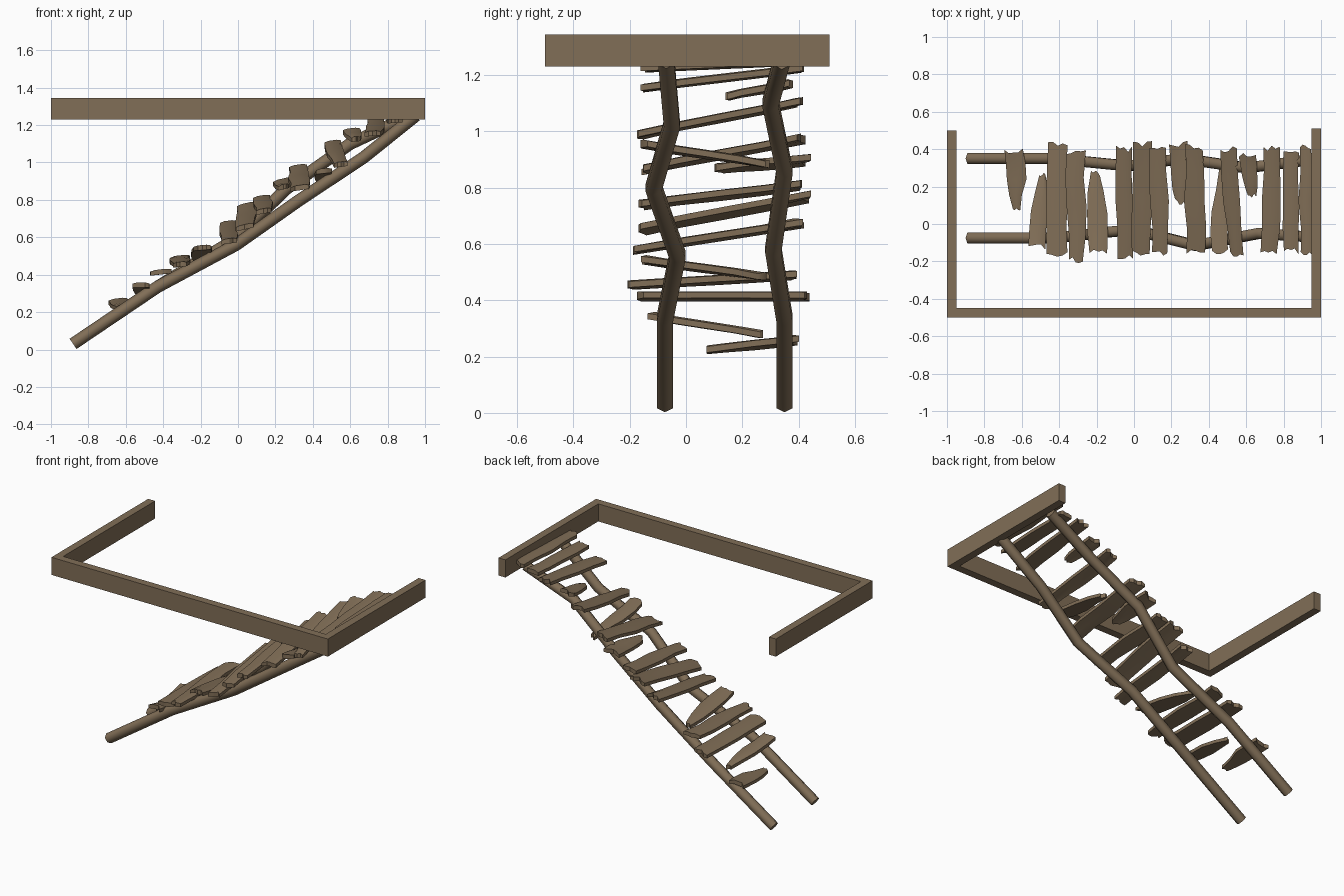
import bpy, bmesh, math, random
from mathutils import Vector

if "Cube" in bpy.data.objects:
    bpy.data.objects.remove(bpy.data.objects["Cube"])

random.seed(4)
wood = bpy.data.materials.new("weathered_wood")
wood.diffuse_color = (0.22, 0.157, 0.095, 1)
wood.use_nodes = True
wood.node_tree.nodes["Principled BSDF"].inputs["Base Color"].default_value = wood.diffuse_color


def finish(name, bm, angle=35):
    bmesh.ops.recalc_face_normals(bm, faces=bm.faces)
    me = bpy.data.meshes.new(name)
    bm.to_mesh(me)
    bm.free()
    me.materials.append(wood)
    ob = bpy.data.objects.new(name, me)
    bpy.context.collection.objects.link(ob)
    bpy.ops.object.select_all(action='DESELECT')
    ob.select_set(True)
    bpy.context.view_layer.objects.active = ob
    bpy.ops.object.shade_smooth_by_angle(angle=math.radians(angle))
    return ob


def skin(bm, rings):
    n = len(rings[0])
    vs = [[bm.verts.new(p) for p in r] for r in rings]
    for a, b in zip(vs, vs[1:]):
        for i in range(n):
            bm.faces.new((a[i], a[(i + 1) % n], b[(i + 1) % n], b[i]))
    bm.faces.new(vs[0])
    bm.faces.new(vs[-1])


# U-shaped landing frame with mitred corners
outer = [(-1, .5), (-1, -.5), (1, -.5), (1, .51)]
inner = [(-.95, .5), (-.95, -.45), (.95, -.45), (.95, .51)]
bm = bmesh.new()
skin(bm, [[(*o, 1.23), (*o, 1.345), (*i, 1.345), (*i, 1.23)] for o, i in zip(outer, inner)])
finish("landing_frame", bm)


# Crooked side rails, swept six-sided poles
def rail(name, path, r=.033):
    pts = [Vector(p) for p in path]
    rings = []
    for i, p in enumerate(pts):
        t = (pts[min(i + 1, len(pts) - 1)] - pts[max(i - 1, 0)]).normalized()
        side = Vector((0, 1, 0))
        side = (side - t * side.dot(t)).normalized()
        up = t.cross(side)
        rings.append([p + r * (side * math.cos(a) + up * math.sin(a))
                      for a in (math.radians(60 * k + 30) for k in range(6))])
    bm = bmesh.new()
    skin(bm, rings)
    finish(name, bm, 65)


rail("front_rail", [(-.882, -.075, .03), (-.43, -.075, .335), (-.01, -.03, .56),
                    (.33, -.115, .80), (.67, -.05, 1.025), (.95, -.07, 1.25)])
rail("back_rail", [(-.882, .35, .03), (-.43, .35, .335), (-.03, .31, .58),
                   (.26, .35, .86), (.60, .30, 1.10), (.92, .34, 1.25)])


# Splintered tread: jagged plank running from y0 to y1
def tread(name, x0, x1, w, y0, y1, z0, z1, t0=1, t1=1, th=.027):
    # t0 / t1 taper the front / back end, broken boards get a point
    cols, rows = 5, 5
    notch = [[random.uniform(0, .035) for _ in range(cols)] for _ in range(2)]
    roll = random.uniform(.0, .25)
    bm = bmesh.new()
    grid = []
    for j in range(rows):
        f = j / (rows - 1)
        taper = t0 if j == 0 else t1 if j == rows - 1 else 1
        if j == 1:
            taper = (1 + t0) / 2
        if j == rows - 2:
            taper = (1 + t1) / 2
        wob = random.uniform(-.006, .006)
        half = w / 2 * taper * random.uniform(.9, 1.02)
        row = []
        for i in range(cols):
            s = i / (cols - 1) * 2 - 1
            y = y0 + (y1 - y0) * f
            if j == 0:
                y += notch[0][i]
            if j == rows - 1:
                y -= notch[1][i]
            x = x0 + (x1 - x0) * f + wob + s * half
            z = z0 + (z1 - z0) * f + s * half * roll
            row.append(Vector((x, y, z)))
        grid.append(row)
    lo = [[bm.verts.new(p - Vector((0, 0, th / 2))) for p in r] for r in grid]
    hi = [[bm.verts.new(p + Vector((0, 0, th / 2 - (.006 if i in (0, cols - 1) else 0))))
           for i, p in enumerate(r)] for r in grid]
    for g in (lo, hi):
        for j in range(rows - 1):
            for i in range(cols - 1):
                bm.faces.new((g[j][i], g[j][i + 1], g[j + 1][i + 1], g[j + 1][i]))
    rim = ([(0, i) for i in range(cols)] + [(j, cols - 1) for j in range(1, rows)]
           + [(rows - 1, i) for i in range(cols - 2, -1, -1)]
           + [(j, 0) for j in range(rows - 2, 0, -1)])
    for (a, b), (c, d) in zip(rim, rim[1:] + rim[:1]):
        bm.faces.new((lo[a][b], lo[c][d], hi[c][d], hi[a][b]))
    finish(name, bm, 30)


# x front, x back, width, y range, z front, z back, end tapers
treads = [
    (-.625, -.64, .105, .07, .41, .225, .26, .4, 1),
    (-.525, -.49, .10, -.14, .28, .345, .28, .9, .35),
    (-.41, -.41, .115, -.18, .44, .415, .415, .95, .95),
    (-.305, -.315, .105, -.21, .40, .455, .49, .7, 1),
    (-.185, -.205, .115, -.17, .29, .545, .485, .9, .45),
    (-.05, -.05, .095, -.19, .42, .58, .675, .9, .9),
    (.035, .05, .11, -.17, .445, .655, .77, .85, 1),
    (.14, .12, .10, -.18, .43, .74, .81, .8, 1),
    (.25, .24, .10, .10, .445, .87, .90, .5, 1),
    (.335, .32, .11, -.17, .425, .865, .975, .95, .9),
    (.455, .47, .095, -.17, .30, .955, .885, .9, .4),
    (.55, .50, .09, -.18, .415, .99, 1.105, .8, 1),
    (.635, .61, .09, .13, .39, 1.125, 1.17, .5, 1),
    (.725, .735, .10, -.165, .425, 1.155, 1.225, .95, .9),
    (.835, .84, .09, -.165, .41, 1.225, 1.25, .9, .9),
    (.925, .915, .07, -.18, .425, 1.27, 1.29, .9, .9),
]
for k, (a, b, w, y0, y1, z0, z1, t0, t1) in enumerate(treads):
    tread(f"tread_{k + 1:02d}", a, b, w, y0, y1, z0, z1, t0, t1)
